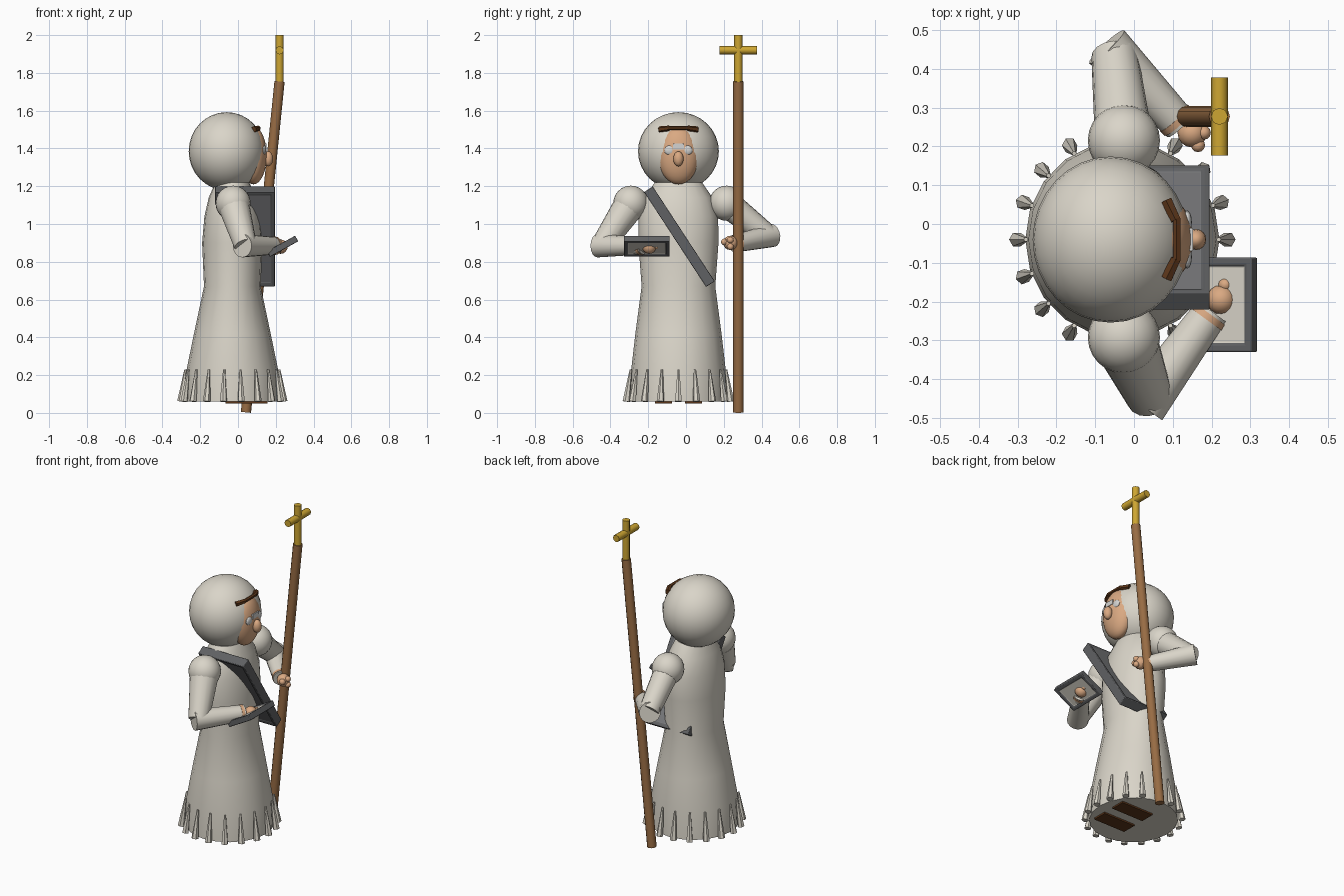
import bpy, bmesh, math
from mathutils import Vector

cube = bpy.data.objects.get("Cube")
if cube:
    bpy.data.objects.remove(cube, do_unlink=True)


def material(name, rgb):
    lin = [((c / 255 + 0.055) / 1.055) ** 2.4 for c in rgb] + [1]
    m = bpy.data.materials.new(name)
    m.use_nodes = True
    m.diffuse_color = lin
    m.node_tree.nodes["Principled BSDF"].inputs["Base Color"].default_value = lin
    return m


CLOTH = material("cream cloth", (218, 213, 201))
SKIN = material("skin", (218, 169, 130))
WOOD = material("staff wood", (152, 108, 68))
GOLD = material("gold", (206, 166, 50))
SLATE = material("dark slate", (96, 97, 99))
PANEL = material("panel grey", (120, 121, 123))
BROWN = material("dark brown", (92, 54, 26))
PALE = material("pale grey", (212, 212, 210))

CX, CY = -0.03, -0.04      # body axis


def finish(name, mat, angle=40):
    ob = bpy.context.object
    ob.name = ob.data.name = name
    ob.data.materials.clear()
    ob.data.materials.append(mat)
    bpy.ops.object.shade_smooth_by_angle(angle=math.radians(angle))
    return ob


def ball(name, mat, loc, size, seg=24):
    bpy.ops.mesh.primitive_uv_sphere_add(segments=seg, ring_count=seg // 2, radius=1, location=loc)
    bpy.context.object.scale = size if isinstance(size, tuple) else (size,) * 3
    bpy.ops.object.transform_apply(location=False, rotation=False)
    return finish(name, mat)


def rod(name, mat, a, b, r1, r2=None, seg=16):
    """Tapered cylinder from a to b."""
    a, b = Vector(a), Vector(b)
    d = b - a
    bpy.ops.mesh.primitive_cone_add(vertices=seg, radius1=r1, radius2=r1 if r2 is None else r2,
                                    depth=d.length, location=(a + b) / 2,
                                    rotation=d.to_track_quat('Z', 'Y').to_euler())
    return finish(name, mat, 50)


def box(name, mat, loc, size, rot=(0, 0, 0), bevel=0.0):
    bpy.ops.mesh.primitive_cube_add(size=1, location=loc, rotation=rot)
    ob = bpy.context.object
    ob.scale = size
    bpy.ops.object.transform_apply(location=False, rotation=False)
    if bevel:
        mod = ob.modifiers.new("rounded edges", 'BEVEL')
        mod.width, mod.segments = bevel, 2
    return finish(name, mat)


def inset_panels(ob, border, depth, mat):
    """Recess the two large local z faces and colour them."""
    ob.data.materials.append(mat)
    bm = bmesh.new()
    bm.from_mesh(ob.data)
    faces = [f for f in bm.faces if abs(f.normal.z) > 0.9]
    bmesh.ops.inset_individual(bm, faces=faces, thickness=border, depth=0)
    bmesh.ops.inset_individual(bm, faces=faces, thickness=0.006, depth=-depth)
    for f in faces:
        f.material_index = 1
    bm.to_mesh(ob.data)
    bm.free()


# Robe: stacked ellipses (height, x radius, y radius)
profile = [(0.06, 0.25, 0.255), (0.23, 0.242, 0.25), (0.42, 0.203, 0.228), (0.67, 0.15, 0.195),
           (0.9, 0.16, 0.212), (1.04, 0.148, 0.21), (1.14, 0.125, 0.18), (1.22, 0.09, 0.125)]
bm = bmesh.new()
N = 20
rings = [[bm.verts.new((CX + rx * math.cos(k * math.tau / N), CY + ry * math.sin(k * math.tau / N), z))
          for k in range(N)] for z, rx, ry in profile]
for low, high in zip(rings, rings[1:]):
    for k in range(N):
        j = (k + 1) % N
        bm.faces.new((low[k], low[j], high[j], high[k]))
bm.faces.new(rings[0][::-1])
bm.faces.new(rings[-1])
mesh = bpy.data.meshes.new("robe")
bm.to_mesh(mesh)
bm.free()
robe = bpy.data.objects.new("robe", mesh)
bpy.context.collection.objects.link(robe)
bpy.ops.object.select_all(action='DESELECT')
bpy.context.view_layer.objects.active = robe
robe.select_set(True)
finish("robe", CLOTH)

# Fringe around the hem
for k in range(18):
    c, s = math.cos(k * math.tau / 18), math.sin(k * math.tau / 18)
    rod(f"fringe_{k + 1}", CLOTH, (CX + 0.272 * c, CY + 0.28 * s, 0.06),
        (CX + 0.248 * c, CY + 0.256 * s, 0.23), 0.02, 0.006, 6)

# Shoes
for side, y in (("right", -0.08), ("left", 0.08)):
    box(side + "_shoe", BROWN, (0.045, CY + y, 0.075), (0.22, 0.09, 0.05))

# Head and face, facing +x
ball("hood", CLOTH, (-0.06, CY, 1.385), (0.201, 0.214, 0.207), 32)
ball("face", SKIN, (0.082, CY, 1.363), (0.07, 0.108, 0.153), 32)
ball("nose", SKIN, (0.16, CY, 1.345), (0.026, 0.027, 0.04), 16)
for side, s in (("right", -1), ("left", 1)):
    ball(side + "_eye", PALE, (0.137, CY + s * 0.045, 1.39), (0.012, 0.03, 0.026), 16)
    rod(side + "_brow", BROWN, (0.083, CY + s * 0.1, 1.5), (0.108, CY + s * 0.05, 1.507), 0.017, 0.014, 6)
box("eye_bridge", PALE, (0.147, CY, 1.41), (0.009, 0.06, 0.03))
rod("hairline", BROWN, (0.11, CY - 0.055, 1.508), (0.11, CY + 0.055, 1.508), 0.011, seg=6)


# Arms: shoulder ball, sleeve, forearm, cuff and hand
def arm(side, shoulder, elbow, wrist, hand, thumb, upper_start):
    shoulder, elbow, wrist = Vector(shoulder), Vector(elbow), Vector(wrist)
    ball(side + "_shoulder", CLOTH, shoulder, 0.093)
    rod(side + "_sleeve", CLOTH, shoulder, elbow, upper_start, 0.06)
    back = (elbow - wrist).normalized() * 0.03
    rod(side + "_forearm", CLOTH, elbow + back, wrist, 0.062, 0.046)
    way = (wrist - elbow).normalized()
    rod(side + "_cuff", SKIN, wrist - way * 0.025, wrist - way * 0.008, 0.05, 0.049)
    ball(side + "_hand", SKIN, hand, 0.038, 16)
    ball(side + "_thumb", SKIN, thumb, 0.018, 12)


arm("right", (-0.026, -0.292, 1.11), (0.04, -0.445, 0.885), (0.2, -0.225, 0.885),
    (0.225, -0.195, 0.88), (0.235, -0.157, 0.885), 0.085)
arm("left", (-0.026, 0.215, 1.11), (-0.05, 0.435, 0.935), (0.12, 0.255, 0.895),
    (0.15, 0.235, 0.9), (0.165, 0.203, 0.905), 0.075)
for z in (0.88, 0.915):
    ball("left_finger", SKIN, (0.18, 0.235, z), 0.018, 12)

# Staff with a crossed finial
SY = 0.277
rod("staff", WOOD, (0.042, SY, 0.003), (0.22, SY, 1.755), 0.027, seg=12)
rod("finial_post", GOLD, (0.22, SY, 1.74), (0.22, SY, 2.0), 0.022, seg=8)
rod("finial_bar", GOLD, (0.22, SY - 0.1, 1.92), (0.22, SY + 0.1, 1.92), 0.022, seg=8)

# Slanted slab across the chest
slab = box("chest_slab", SLATE, (0.037, -0.035, 0.933), (0.316, 0.6, 0.055),
           (-math.atan2(0.505, 0.33), 0, 0), 0.01)
inset_panels(slab, 0.025, 0.006, PANEL)

# Small framed tablet in the right hand
tablet = box("hand_tablet", SLATE, (0.236, -0.208, 0.882), (0.17, 0.243, 0.034),
             (0, math.radians(-29), 0), 0.008)
inset_panels(tablet, 0.026, 0.006, CLOTH)
